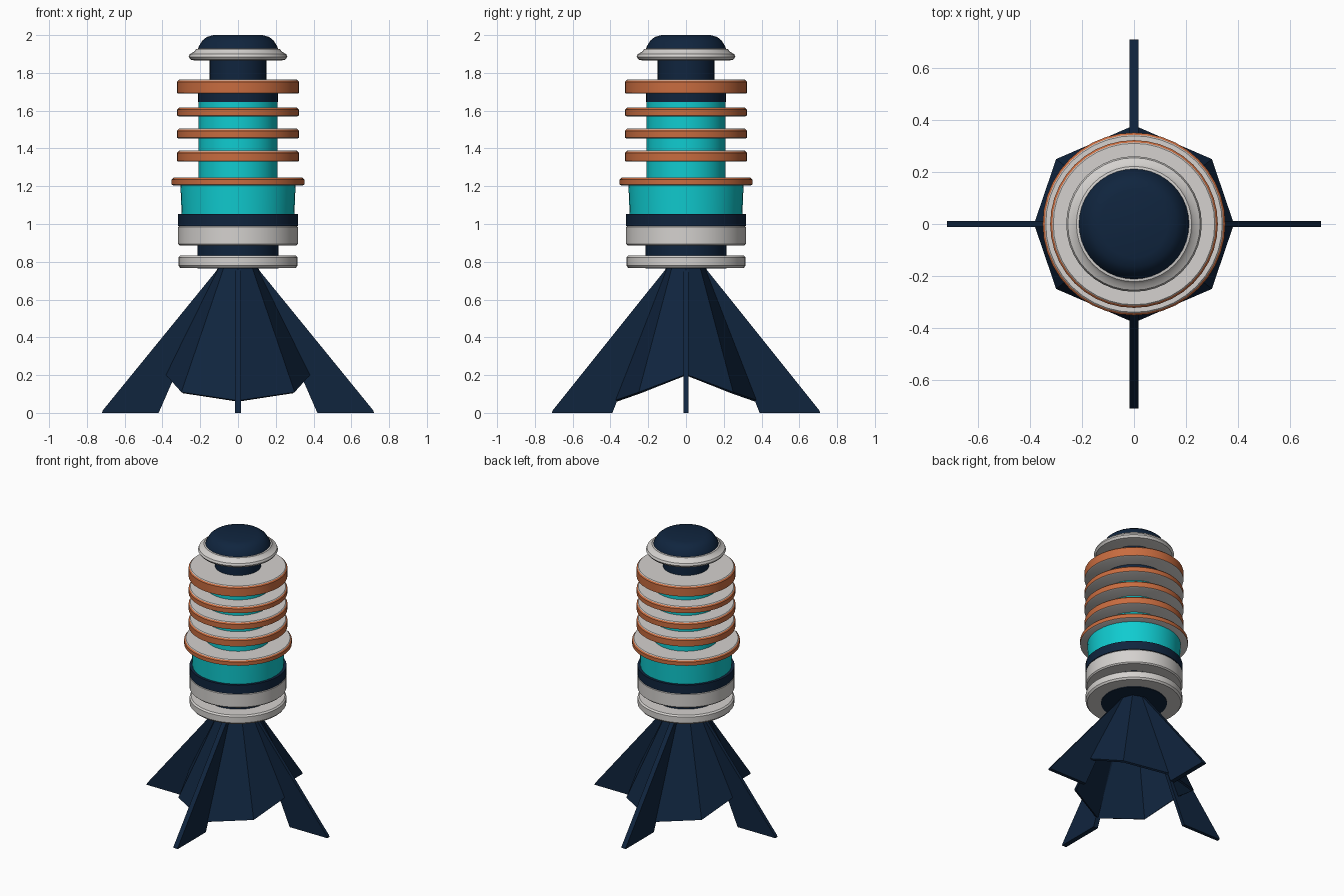
import bpy, bmesh
from math import cos, sin, pi, radians
from mathutils import Matrix

cube = bpy.data.objects.get("Cube")
if cube:
    bpy.data.objects.remove(cube, do_unlink=True)


def material(name, colour):
    mat = bpy.data.materials.new(name)
    mat.use_nodes = True
    mat.diffuse_color = (*colour, 1)
    bsdf = next(n for n in mat.node_tree.nodes if n.type == "BSDF_PRINCIPLED")
    bsdf.inputs["Base Color"].default_value = (*colour, 1)
    return mat


navy = material("navy", (0.005, 0.018, 0.048))
white = material("off white", (0.66, 0.64, 0.62))
cyan = material("cyan", (0.005, 0.60, 0.63))
orange = material("copper orange", (0.58, 0.15, 0.05))


def finish(name, bm, mats, smooth=False):
    bmesh.ops.recalc_face_normals(bm, faces=bm.faces)
    mesh = bpy.data.meshes.new(name)
    bm.to_mesh(mesh)
    bm.free()
    for mat in mats:
        mesh.materials.append(mat)
    obj = bpy.data.objects.new(name, mesh)
    bpy.context.collection.objects.link(obj)
    if smooth:
        bpy.ops.object.select_all(action="DESELECT")
        obj.select_set(True)
        bpy.context.view_layer.objects.active = obj
        bpy.ops.object.shade_smooth_by_angle(angle=radians(35))
    return obj


def lathe(name, profile, mats, rim=None, sides=40):
    """Spin (radius, z) points; faces within the rim heights get the second material."""
    bm = bmesh.new()
    rings = [[bm.verts.new((r * cos(2 * pi * i / sides), r * sin(2 * pi * i / sides), z))
              for i in range(sides)] for r, z in profile]
    for low, high in zip(rings, rings[1:]):
        for i in range(sides):
            j = (i + 1) % sides
            bm.faces.new((low[i], low[j], high[j], high[i]))
    bm.faces.new(rings[0])
    bm.faces.new(rings[-1])
    if rim:
        for f in bm.faces:
            f.material_index = int(rim[0] < f.calc_center_median().z < rim[1])
    return finish(name, bm, mats, True)


def drum(name, r, bottom, top, mat, bevel=0.0):
    b = bevel
    points = [(r - b, bottom), (r, bottom + b), (r, top - b), (r - b, top)] if b else [(r, bottom), (r, top)]
    return lathe(name, points, [mat])


def coil_disc(name, r, bottom, top):
    # white plate with an orange rim
    lo, hi = bottom + 0.004, top - 0.012
    return lathe(name, [(r - 0.008, bottom), (r, lo), (r, hi), (r - 0.008, top - 0.004), (r - 0.012, top)],
                 [white, orange], (lo, top - 0.006))


# Nose
lathe("nose_cap", [(0.215, 1.88), (0.218, 1.91), (0.208, 1.94), (0.188, 1.972),
                   (0.165, 1.99), (0.13, 2.0)], [navy])
lathe("nose_ring", [(0.225, 1.865), (0.25, 1.87), (0.261, 1.885), (0.255, 1.9),
                    (0.232, 1.912), (0.222, 1.926), (0.2, 1.93)], [white])
drum("nose_neck", 0.15, 1.75, 1.88, navy)

# Coil column
coil_disc("top_disc", 0.323, 1.69, 1.765)
drum("column_band", 0.211, 1.645, 1.70, navy)
drum("glowing_column", 0.21, 1.2, 1.65, cyan)
for n, (low, high) in enumerate([(1.57, 1.617), (1.453, 1.505), (1.33, 1.388)]):
    coil_disc(f"coil_disc_{n + 1}", 0.323, low, high)
coil_disc("wide_disc", 0.352, 1.205, 1.247)

# Lower body
lathe("lower_glowing_drum", [(0.298, 1.04), (0.305, 1.21)], [cyan])
drum("body_band", 0.317, 0.99, 1.052, navy)
drum("body_collar", 0.317, 0.886, 0.992, white, 0.008)
drum("body_neck", 0.215, 0.767, 0.89, navy)


def ring(name, inner, outer, bottom, top, mat):
    return lathe(name, [(inner, bottom), (outer - 0.01, bottom), (outer, bottom + 0.012),
                        (outer, top - 0.01), (outer - 0.01, top), (inner, top)], [mat])


ring("lower_ring", 0.2, 0.316, 0.768, 0.832, white)
drum("body_base", 0.215, 0.764, 0.78, navy)

# Flared eight-sided skirt with a scalloped hem
bm = bmesh.new()
hem = [(0.385, 0, 0.205), (0.30, 0.25, 0.11), (0, 0.38, 0.065), (-0.30, 0.25, 0.11),
       (-0.385, 0, 0.205), (-0.30, -0.25, 0.11), (0, -0.38, 0.065), (0.30, -0.25, 0.11)]
lower = [bm.verts.new(p) for p in hem]
upper = [bm.verts.new((0.105 * cos(i * pi / 4), 0.105 * sin(i * pi / 4), 0.772)) for i in range(8)]
for i in range(8):
    j = (i + 1) % 8
    bm.faces.new((lower[i], lower[j], upper[j], upper[i]))
skirt = finish("skirt", bm, [navy])
shell = skirt.modifiers.new("thickness", "SOLIDIFY")
shell.thickness = 0.015
shell.offset = -1

# Four fins: a flat outline given thickness, turned about the axis
for n, name in enumerate(["left_fin", "back_fin", "right_fin", "front_fin"]):
    inner, tip, half = ((0.39, 0.71, 0.017) if n % 2 else (0.42, 0.72, 0.012))
    outline = [(0.085, 0.77), (inner, 0), (tip, 0), (tip - 0.003, 0.012), (0.1, 0.77)]
    bm = bmesh.new()
    front = [bm.verts.new((x, -half, z)) for x, z in outline]
    back = [bm.verts.new((x, half, z)) for x, z in outline]
    bm.faces.new(front)
    bm.faces.new(back)
    for i in range(len(outline)):
        j = (i + 1) % len(outline)
        bm.faces.new((front[i], front[j], back[j], back[i]))
    bm.transform(Matrix.Rotation(n * pi / 2, 4, "Z"))
    finish(name, bm, [navy])
